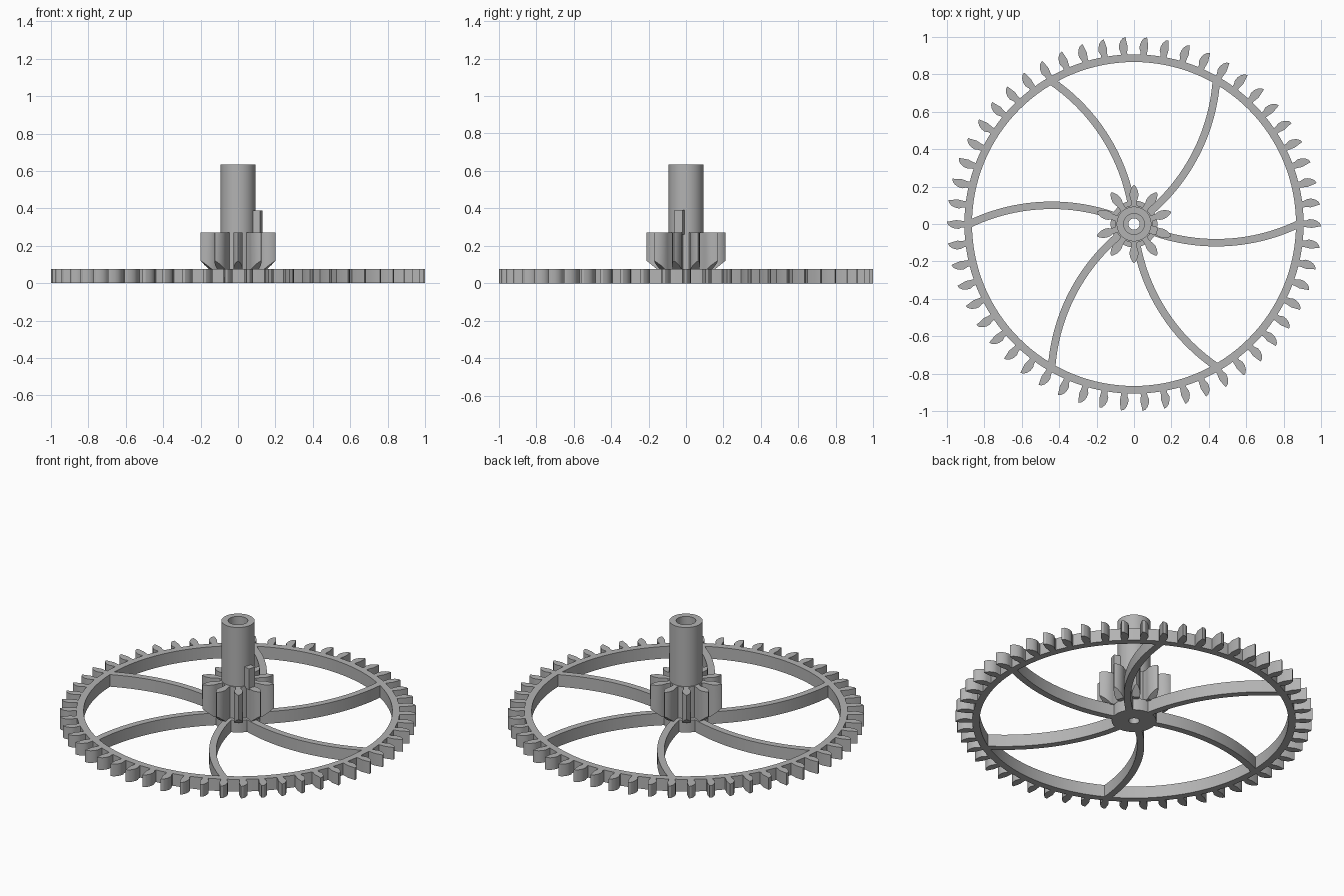
import bpy, bmesh, math
from mathutils import Vector, Matrix

if "Cube" in bpy.data.objects:
    bpy.data.objects.remove(bpy.data.objects["Cube"], do_unlink=True)

# One plain grey for the whole gear
grey = bpy.data.materials.new("plain_grey")
grey.use_nodes = True
colour = (0.45, 0.45, 0.45, 1)
grey.diffuse_color = colour
grey.node_tree.nodes["Principled BSDF"].inputs["Base Color"].default_value = colour

WHEEL_TOP = 0.075
PINION_TOP = 0.27


def finish(name, bm):
    bmesh.ops.recalc_face_normals(bm, faces=bm.faces)
    mesh = bpy.data.meshes.new(name)
    bm.to_mesh(mesh)
    bm.free()
    mesh.materials.append(grey)
    obj = bpy.data.objects.new(name, mesh)
    bpy.context.collection.objects.link(obj)
    bpy.ops.object.select_all(action="DESELECT")
    obj.select_set(True)
    bpy.context.view_layer.objects.active = obj
    bpy.ops.object.shade_smooth_by_angle(angle=math.radians(30))
    return obj


def lathe(name, profile, steps=96):
    """Turn a closed (radius, height) profile around the z axis."""
    bm = bmesh.new()
    verts = [bm.verts.new((r, 0, z)) for r, z in profile]
    edges = [bm.edges.new((v, verts[i - 1])) for i, v in enumerate(verts)]
    bmesh.ops.spin(bm, geom=verts + edges, cent=(0, 0, 0), axis=(0, 0, 1),
                   angle=math.tau, steps=steps, use_merge=True)
    bmesh.ops.remove_doubles(bm, verts=bm.verts, dist=1e-5)
    return finish(name, bm)


def radial_prisms(name, outline, z0, z1, count, phase=0, chamfer=None):
    """Extrude an (x, y) outline and repeat it around the z axis."""
    bm = bmesh.new()
    face = bm.faces.new([bm.verts.new((x, y, z0)) for x, y in outline])
    up = bmesh.ops.extrude_face_region(bm, geom=[face], use_keep_orig=True)["geom"]
    bmesh.ops.translate(bm, vec=(0, 0, z1 - z0),
                        verts=[g for g in up if isinstance(g, bmesh.types.BMVert)])
    if chamfer:
        point, normal = chamfer
        cut = bmesh.ops.bisect_plane(bm, geom=bm.verts[:] + bm.edges[:] + bm.faces[:],
                                     plane_co=point, plane_no=normal, clear_outer=True)
        rim = [g for g in cut["geom_cut"] if isinstance(g, bmesh.types.BMEdge)]
        bmesh.ops.holes_fill(bm, edges=rim, sides=0)
    original = bm.verts[:] + bm.edges[:] + bm.faces[:]
    bmesh.ops.rotate(bm, verts=bm.verts, matrix=Matrix.Rotation(phase, 3, "Z"))
    for i in range(1, count):
        copy = bmesh.ops.duplicate(bm, geom=original)["geom"]
        bmesh.ops.rotate(bm, matrix=Matrix.Rotation(math.tau * i / count, 3, "Z"),
                         verts=[g for g in copy if isinstance(g, bmesh.types.BMVert)])
    return finish(name, bm)


# Wheel rim
lathe("wheel_rim", [(0.866, 0), (0.907, 0), (0.907, WHEEL_TOP), (0.866, WHEEL_TOP)], 128)

# Wheel teeth: straight on the clockwise flank, rounded on the other
wheel_tooth = [(0.89, -0.017), (0.92, -0.017), (0.95, -0.021), (1.0, -0.012),
               (0.995, 0.003), (0.98, 0.016), (0.96, 0.024), (0.938, 0.026),
               (0.92, 0.018), (0.89, 0.017)]
radial_prisms("wheel_teeth", wheel_tooth, 0, WHEEL_TOP, 54)

# Curved spokes: arcs from the hub to the rim, bowed clockwise
sag, half, width = 0.1, 0.44, 0.04
radius = (half ** 2 + sag ** 2) / (2 * sag)
centre = Vector((half, radius - sag))
sweep = math.asin(half / radius)


def spoke_side(r):
    angles = [sweep * (-0.9 + 1.9 * i / 24) for i in range(25)]
    return [(centre.x + r * math.sin(a), centre.y - r * math.cos(a)) for a in angles]


spoke = spoke_side(radius + width / 2) + spoke_side(radius - width / 2)[::-1]
radial_prisms("spokes", spoke, 0, WHEEL_TOP, 6)

# Hub, pinion core and hollow shaft in one turned profile
lathe("hub_and_shaft", [
    (0.03, 0), (0.125, 0), (0.125, WHEEL_TOP), (0.1, WHEEL_TOP),
    (0.1, PINION_TOP), (0.093, PINION_TOP), (0.093, 0.635),
    (0.055, 0.635), (0.055, 0.3), (0.03, 0.3)])

# Pinion leaves with sloped lower ends
flank = [(0.085, 0.016), (0.125, 0.016), (0.14, 0.022), (0.16, 0.024),
         (0.18, 0.02), (0.2, 0.01)]
leaf = flank + [(0.21, 0)] + [(x, -y) for x, y in flank[::-1]]
radial_prisms("pinion_leaves", leaf, WHEEL_TOP - 0.005, PINION_TOP, 10,
              phase=math.radians(18),
              chamfer=((0.155, 0, WHEEL_TOP), (0.045, 0, -0.055)))

# Drive key standing on one leaf against the shaft
key = [(0.08, -0.022), (0.13, -0.022), (0.13, 0.022), (0.08, 0.022)]
radial_prisms("drive_key", key, PINION_TOP - 0.01, 0.39, 1, phase=math.radians(-18))
